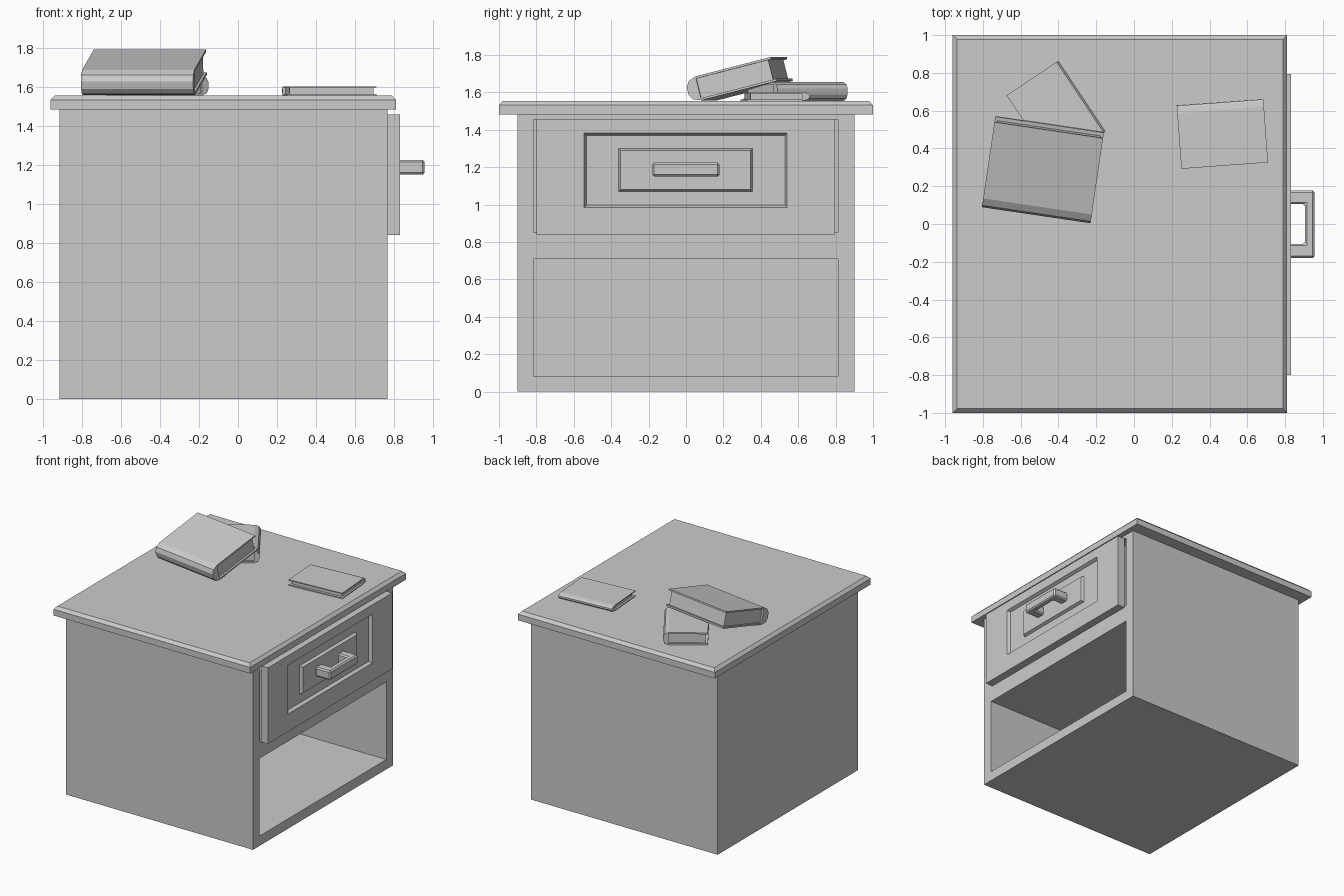
import bpy, bmesh
from math import radians
from mathutils import Matrix

if "Cube" in bpy.data.objects:
    bpy.data.objects.remove(bpy.data.objects["Cube"])


def finish(name, bm):
    bmesh.ops.recalc_face_normals(bm, faces=bm.faces[:])
    me = bpy.data.meshes.new(name)
    bm.to_mesh(me)
    bm.free()
    ob = bpy.data.objects.new(name, me)
    bpy.context.collection.objects.link(ob)
    return ob


def loft(name, axis, rings):
    """Stack rectangles (level, a0, a1, b0, b1) along an axis and cap both ends."""
    bm = bmesh.new()
    loops = []
    for lv, a0, a1, b0, b1 in rings:
        corners = [(a0, b0), (a1, b0), (a1, b1), (a0, b1)]
        loops.append([bm.verts.new((lv, a, b) if axis == 'X' else (a, b, lv))
                      for a, b in corners])
    for lo, hi in zip(loops, loops[1:]):
        for i in range(4):
            j = (i + 1) % 4
            bm.faces.new((lo[i], lo[j], hi[j], hi[i]))
    bm.faces.new(loops[0])
    bm.faces.new(loops[-1])
    return finish(name, bm)


def box(name, x0, x1, y0, y1, z0, z1):
    return loft(name, 'Z', [(z0, x0, x1, y0, y1), (z1, x0, x1, y0, y1)])


def prism(name, points, offset):
    """Extrude a closed 3D polygon by an offset vector."""
    bm = bmesh.new()
    face = bm.faces.new([bm.verts.new(p) for p in points])
    ext = bmesh.ops.extrude_face_region(bm, geom=[face], use_keep_orig=True)
    moved = [g for g in ext['geom'] if isinstance(g, bmesh.types.BMVert)]
    bmesh.ops.translate(bm, verts=moved, vec=offset)
    return finish(name, bm)


def book(name, origin, yaw, tilt, length, depth, thick, spine):
    """Hard cover with a faceted spine along local x, plus a recessed page block."""
    t = min(0.012, thick * 0.16)
    outline = [(depth, 0), (spine, 0), (spine * .3, thick * .12), (0, thick * .35),
               (0, thick * .65), (spine * .3, thick * .88), (spine, thick),
               (depth, thick), (depth, thick - t), (spine, thick - t),
               (spine, t), (depth, t)]
    cover = prism(name + "_cover", [(0, v, w) for v, w in outline], (length, 0, 0))
    pages = box(name + "_pages", 0.015, length - 0.015, spine - 0.005, depth - 0.02,
                t - 0.001, thick - t + 0.001)
    place = (Matrix.Translation(origin) @ Matrix.Rotation(radians(yaw), 4, 'Z')
             @ Matrix.Rotation(radians(tilt), 4, 'X'))
    for ob in (cover, pages):
        ob.matrix_world = place


# cabinet body with a drawer bay and an open shelf bay
body = box("cabinet_body", -0.915, 0.765, -0.9, 0.9, 0, 1.49)
for z0, z1 in ((0.08, 0.71), (0.85, 1.455)):
    cutter = box("bay_cutter", -0.84, 0.9, -0.815, 0.812, z0, z1)
    cutter.hide_render = True
    mod = body.modifiers.new("bay", 'BOOLEAN')
    mod.operation = 'DIFFERENCE'
    mod.solver = 'EXACT'
    mod.object = cutter
    bpy.context.view_layer.objects.active = body
    bpy.ops.object.modifier_apply(modifier=mod.name)
    bpy.data.objects.remove(cutter)

# table top with chamfered upper edge
loft("table_top", 'Z', [(1.482, -0.96, 0.81, -1, 1), (1.532, -0.96, 0.81, -1, 1),
                        (1.555, -0.938, 0.788, -0.978, 0.978)])

# drawer front: recessed field with a raised centre panel
loft("drawer_front", 'X', [
    (0.765, -0.8, 0.795, 0.84, 1.458), (0.83, -0.8, 0.795, 0.84, 1.458),
    (0.83, -0.545, 0.54, 0.985, 1.382), (0.805, -0.533, 0.528, 0.997, 1.37),
    (0.805, -0.36, 0.355, 1.07, 1.3), (0.828, -0.35, 0.345, 1.08, 1.29)])

# open drawer tray behind the front
loft("drawer_tray", 'Z', [
    (0.855, -0.7, 0.77, -0.79, 0.785), (1.40, -0.7, 0.77, -0.79, 0.785),
    (1.40, -0.67, 0.74, -0.76, 0.755), (0.885, -0.67, 0.74, -0.76, 0.755)])

# U-shaped drawer pull
pull = [(0.82, -0.18), (0.955, -0.18), (0.955, 0.178), (0.82, 0.178),
        (0.82, 0.105), (0.905, 0.105), (0.905, -0.105), (0.82, -0.105)]
handle = prism("drawer_handle", [(x, y, 1.15) for x, y in pull], (0, 0, 0.075))
bev = handle.modifiers.new("soft_edges", 'BEVEL')
bev.width = 0.01
bev.segments = 1

# books: one leaning on another, and a thin one apart
book("leaning_book", (-0.802, 0.11, 1.543), -8.4, 14.3, 0.581, 0.481, 0.132, 0.06)
book("lower_book", (-0.15, 0.49, 1.555), 123.7, 0, 0.45, 0.33, 0.1, 0.04)
book("thin_book", (0.685, 0.66, 1.555), 184.2, 0, 0.46, 0.335, 0.047, 0.04)
